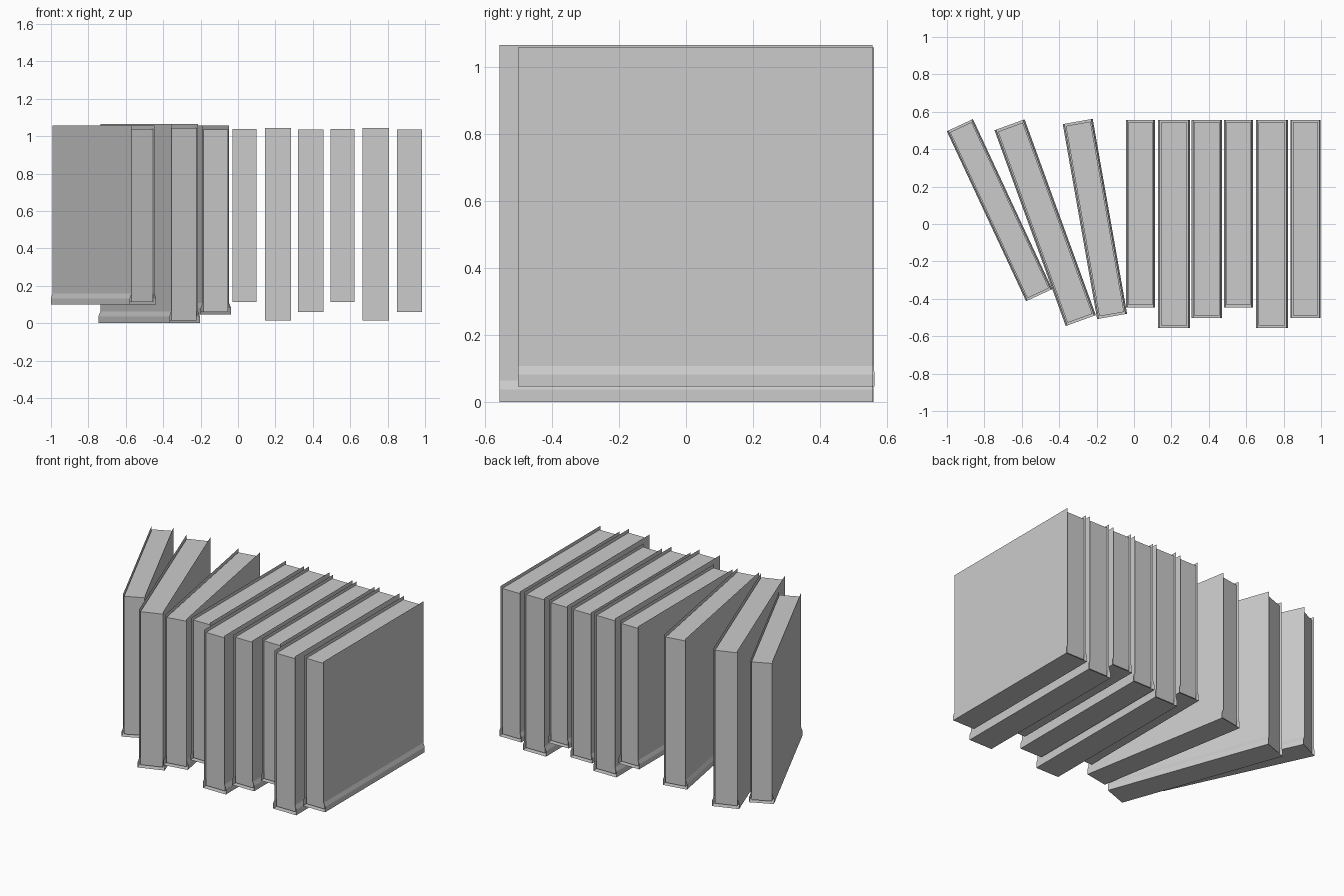
import bpy
import bmesh
from math import radians

cube = bpy.data.objects.get("Cube")
if cube:
    bpy.data.objects.remove(cube, do_unlink=True)

# Single plain grey for covers and pages
grey = bpy.data.materials.new("plain_grey")
grey.use_nodes = True
grey.diffuse_color = (0.6, 0.6, 0.6, 1)
grey.node_tree.nodes["Principled BSDF"].inputs["Base Color"].default_value = grey.diffuse_color

LENGTH = 1.114
HEIGHT = 1.064


def make_object(name, bm, place):
    mesh = bpy.data.meshes.new(name)
    bm.to_mesh(mesh)
    bm.free()
    mesh.materials.append(grey)
    obj = bpy.data.objects.new(name, mesh)
    bpy.context.collection.objects.link(obj)
    x, y, z, angle, size = place
    obj.location = (x, y, z)
    obj.rotation_euler.z = radians(angle)
    obj.scale = (size, size, size)
    return obj


def cover(name, place):
    # Thin folded sheet: side boards, stepped hinge and flat spine underneath
    half = [(0.075, HEIGHT), (0.075, 0.064), (0.0855, 0.037), (0.0855, 0)]
    profile = [(-x, z) for x, z in half] + half[::-1]
    bm = bmesh.new()
    rows = [[bm.verts.new((x, y, z)) for y in (-LENGTH / 2, LENGTH / 2)] for x, z in profile]
    for a, b in zip(rows, rows[1:]):
        bm.faces.new((a[0], a[1], b[1], b[0]))
    return make_object(name, bm, place)


def pages(name, place):
    # Solid page block set slightly inside the cover
    bottom, top, inset = 0.014, 1.043, 0.013
    bm = bmesh.new()
    bmesh.ops.create_cube(bm, size=1)
    bmesh.ops.scale(bm, vec=(0.141, LENGTH - 2 * inset, top - bottom), verts=bm.verts)
    bmesh.ops.translate(bm, vec=(0, 0, (top + bottom) / 2), verts=bm.verts)
    return make_object(name, bm, place)


# Base height for each book size, so that the tops nearly line up
base = {1.0: 0.0, 0.95: 0.046, 0.9: 0.1}

# Turned books: x, y, turn, size
books = [(-0.719, 0.074, 25, 0.9), (-0.475, 0.007, 20, 1.0), (-0.209, 0.027, 10, 0.95)]

# Straight books share a flush back edge
for x, size in zip((0.035, 0.214, 0.389, 0.559, 0.737, 0.917), (0.9, 1.0, 0.95) * 2):
    books.append((x, LENGTH / 2 * (1 - size), 0, size))

for i, (x, y, angle, size) in enumerate(books, 1):
    place = (x, y, base[size], angle, size)
    cover(f"book_cover_{i}", place)
    pages(f"book_pages_{i}", place)
